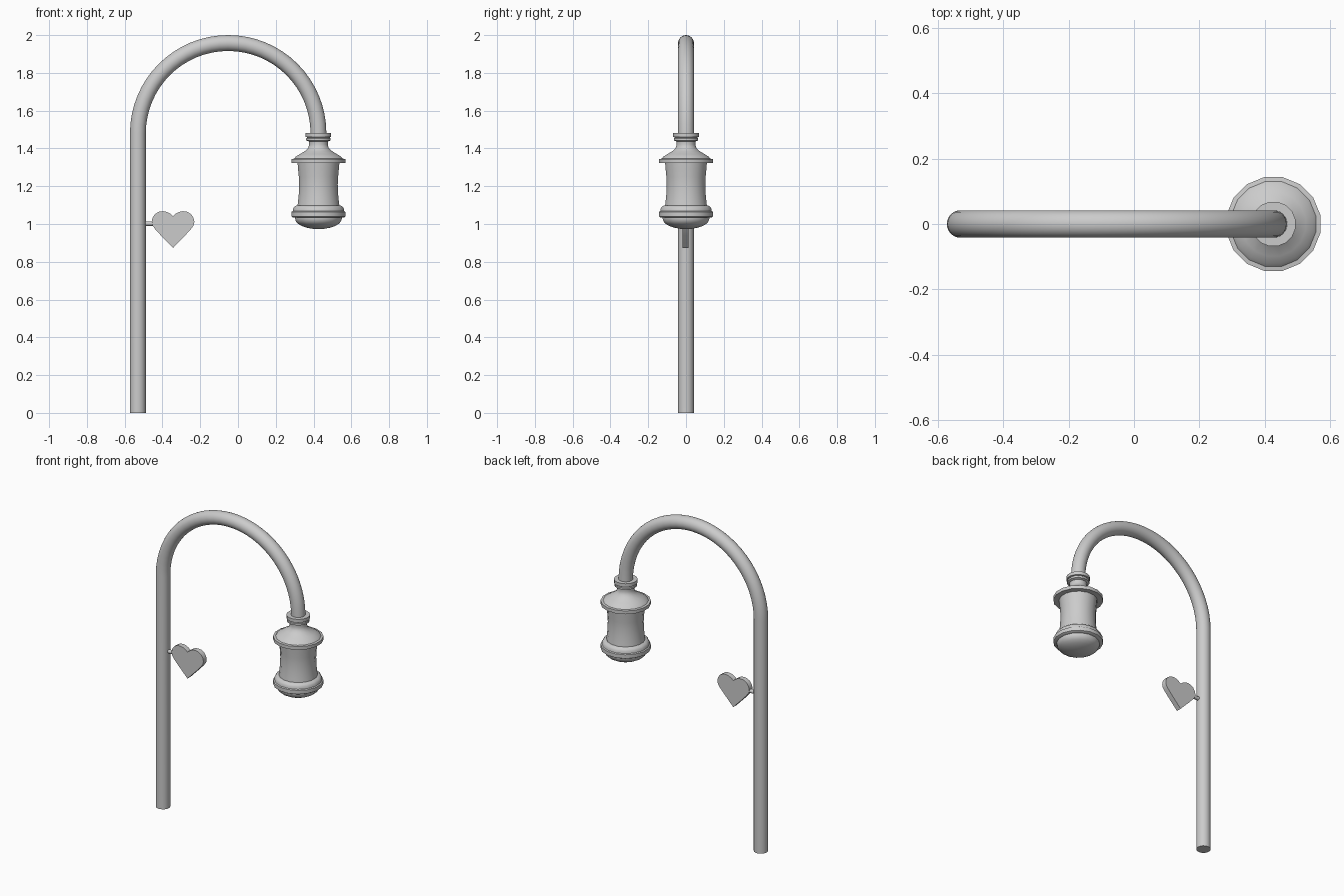
import bpy, bmesh
from math import sin, cos, pi, radians
from mathutils import Vector

if "Cube" in bpy.data.objects:
    bpy.data.objects.remove(bpy.data.objects["Cube"])

POLE_R = 0.042
ARC_R, ARC_X, ARC_Z = 0.478, -0.052, 1.48
LAMP_X = ARC_X + ARC_R


def finish(name, bm, angle=35):
    bmesh.ops.recalc_face_normals(bm, faces=bm.faces)
    me = bpy.data.meshes.new(name)
    bm.to_mesh(me)
    bm.free()
    ob = bpy.data.objects.new(name, me)
    bpy.context.collection.objects.link(ob)
    bpy.ops.object.select_all(action='DESELECT')
    ob.select_set(True)
    bpy.context.view_layer.objects.active = ob
    bpy.ops.object.shade_smooth_by_angle(angle=radians(angle))
    return ob


def skin(bm, rings):
    """Bridge successive vertex rings and cap both ends."""
    n = len(rings[0])
    for a, b in zip(rings, rings[1:]):
        for i in range(n):
            j = (i + 1) % n
            bm.faces.new((a[i], a[j], b[j], b[i]))
    bm.faces.new(rings[0])
    bm.faces.new(rings[-1])


def tube(name, stations, radius, sides):
    """Sweep a circle along (point, in-plane normal) stations in the XZ plane."""
    bm = bmesh.new()
    rings = []
    for p, nrm in stations:
        rings.append([bm.verts.new(Vector(p) + Vector(nrm) * radius * cos(t)
                                   + Vector((0, radius * sin(t), 0)))
                      for t in (2 * pi * i / sides for i in range(sides))])
    skin(bm, rings)
    return finish(name, bm)


def lathe(name, profile, sides=16):
    """Revolve an (r, z) profile around the lamp axis."""
    bm = bmesh.new()
    rings = [[bm.verts.new((LAMP_X + r * cos(t), r * sin(t), z))
              for t in (2 * pi * (i + 0.5) / sides for i in range(sides))]
             for r, z in profile]
    skin(bm, rings)
    return finish(name, bm)


# Upright pole flowing into the semicircular arm
path = [((ARC_X - ARC_R, 0, 0), (-1, 0, 0))]
for k in range(33):
    a = pi - pi * k / 32
    d = Vector((cos(a), 0, sin(a)))
    path.append((Vector((ARC_X, 0, ARC_Z)) + d * ARC_R, d))
tube("pole_and_arm", path, POLE_R, 24)

# Lantern collar and flared cap
lathe("lantern_cap", [
    (0.069, 1.482), (0.069, 1.461), (0.061, 1.459), (0.061, 1.457),
    (0.066, 1.453), (0.066, 1.442), (0.052, 1.437), (0.050, 1.42),
    (0.056, 1.402), (0.073, 1.386), (0.100, 1.370), (0.122, 1.357),
    (0.132, 1.346), (0.146, 1.344), (0.146, 1.323), (0.105, 1.323)])

# Waisted lantern body
lathe("lantern_body", [
    (0.113, 1.326), (0.110, 1.29), (0.106, 1.25), (0.104, 1.21),
    (0.106, 1.16), (0.110, 1.12), (0.115, 1.08)])

# Lower rim
lathe("lantern_rim", [
    (0.105, 1.099), (0.118, 1.098), (0.130, 1.092), (0.137, 1.082),
    (0.139, 1.068), (0.146, 1.064), (0.146, 1.040), (0.138, 1.035),
    (0.110, 1.033)])

# Domed underside
lathe("lantern_dome", [(0.126, 1.045)] + [
    (0.126 * cos(t), 1.028 - 0.055 * sin(t))
    for t in (radians(d) for d in (0, 15, 30, 45, 60, 75, 88))])

# Heart plaque: mirrored half outline, extruded in y
half = [(0.012, 0.053), (0.03, 0.063), (0.052, 0.068), (0.075, 0.065),
        (0.095, 0.053), (0.108, 0.034), (0.113, 0.012), (0.109, -0.007),
        (0.095, -0.027), (0.065, -0.060), (0.03, -0.096)]
outline = ([(0, 0.042)] + half + [(0, -0.127)]
           + [(-x, z) for x, z in reversed(half)])
bm = bmesh.new()
skin(bm, [[bm.verts.new((-0.344 + x, y, 1 + z)) for x, z in outline]
          for y in (-0.019, 0.014)])
finish("heart_plaque", bm)

# Short peg joining the heart to the pole
tube("heart_peg", [((-0.51, 0, 1.002), (0, 0, 1)),
                   ((-0.44, 0, 1.002), (0, 0, 1))], 0.012, 12)
